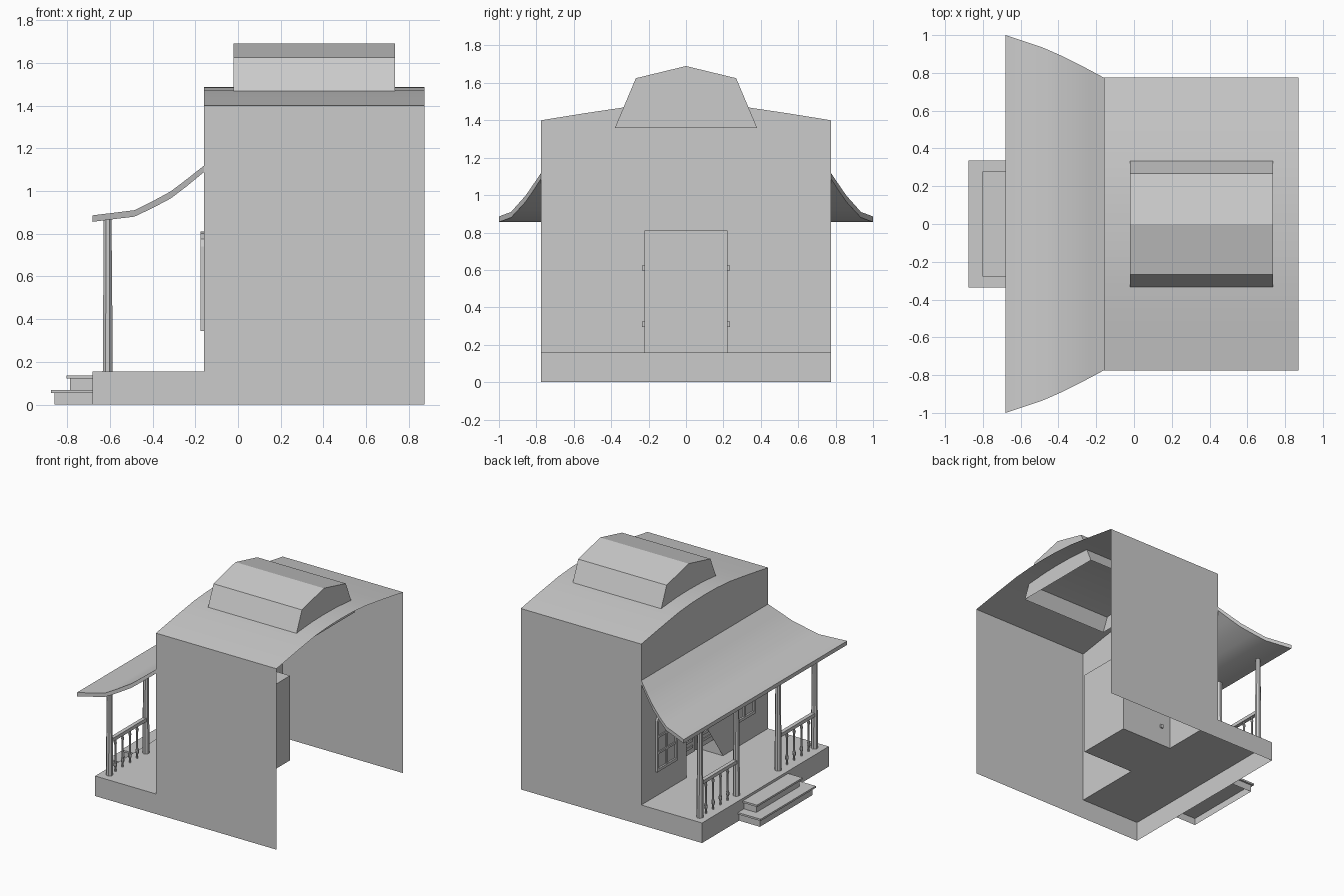
import bpy, bmesh, math
from mathutils import Vector

if "Cube" in bpy.data.objects:
    bpy.data.objects.remove(bpy.data.objects["Cube"])


def finish(name, bm, smooth=None):
    bmesh.ops.recalc_face_normals(bm, faces=bm.faces)
    me = bpy.data.meshes.new(name)
    bm.to_mesh(me)
    bm.free()
    ob = bpy.data.objects.new(name, me)
    bpy.context.collection.objects.link(ob)
    if smooth:
        bpy.ops.object.select_all(action='DESELECT')
        ob.select_set(True)
        bpy.context.view_layer.objects.active = ob
        bpy.ops.object.shade_smooth_by_angle(angle=math.radians(smooth))
    return ob


def loft(name, a, b, closed=False, caps=False, smooth=None):
    """Join two matching 3D outlines with quads."""
    bm = bmesh.new()
    va, vb = [bm.verts.new(p) for p in a], [bm.verts.new(p) for p in b]
    n = len(a)
    for i in range(n if closed else n - 1):
        j = (i + 1) % n
        bm.faces.new((va[i], va[j], vb[j], vb[i]))
    if caps:
        bm.faces.new(va)
        bm.faces.new(vb)
    return finish(name, bm, smooth)


def prism_x(name, yz, x0, x1, **kw):
    return loft(name, [(x0, y, z) for y, z in yz], [(x1, y, z) for y, z in yz], **kw)


def box(name, x0, x1, y0, y1, z0, z1, drop=None):
    """Box; drop = outward directions of faces to leave open."""
    bm = bmesh.new()
    bmesh.ops.create_cube(bm, size=1)
    for v in bm.verts:
        v.co = Vector(((x0 + x1) / 2 + v.co.x * (x1 - x0),
                       (y0 + y1) / 2 + v.co.y * (y1 - y0),
                       (z0 + z1) / 2 + v.co.z * (z1 - z0)))
    bm.normal_update()
    gone = [f for f in bm.faces for d in (drop or []) if f.normal.dot(Vector(d)) > 0.9]
    bmesh.ops.delete(bm, geom=gone, context='FACES')
    return finish(name, bm)


def turned(name, x, y, profile, sides):
    """Lathe a (radius, z) profile about a vertical axis."""
    bm = bmesh.new()
    rings = []
    for r, z in profile:
        rings.append([bm.verts.new((x + r * math.cos(2 * math.pi * (k + .5) / sides),
                                    y + r * math.sin(2 * math.pi * (k + .5) / sides), z))
                      for k in range(sides)])
    for lo, hi in zip(rings, rings[1:]):
        for k in range(sides):
            m = (k + 1) % sides
            bm.faces.new((lo[k], lo[m], hi[m], hi[k]))
    return finish(name, bm, 40)


XF, XB, W, DECK, PX = -0.16, 0.872, 0.775, 0.155, -0.68

# Side walls and shallow curved roof: an open-backed sheet
half = [(W, 0), (W, 1.40), (0.54, 1.438), (0.31, 1.472), (0.15, 1.484)]
shell = half + [(0, 1.487)] + [(-y, z) for y, z in reversed(half)]
prism_x("house_shell", shell, XF, XB, smooth=20)

# Facade with a doorway cut out of it
bm = bmesh.new()
outline = [(W, DECK)] + shell[1:-1] + [(-W, DECK), (-.223, DECK), (-.223, .81), (.223, .81), (.223, DECK)]
bm.faces.new([bm.verts.new((XF, y, z)) for y, z in outline])
bmesh.ops.triangulate(bm, faces=bm.faces)
finish("facade", bm)

# Raised skylight housing, open underneath
prism_x("roof_lantern", [(.38, 1.36), (.268, 1.625), (0, 1.69), (-.268, 1.625), (-.38, 1.36)],
        -.022, .735, caps=False)
for nm, x in (("front", -.022), ("back", .735)):
    bm = bmesh.new()
    bm.faces.new([bm.verts.new((x, y, z)) for y, z in
                  [(.38, 1.36), (.268, 1.625), (0, 1.69), (-.268, 1.625), (-.38, 1.36)]])
    finish("roof_lantern_%s_end" % nm, bm)

# Entry recess behind the doorway
box("entry_recess", XF, .29, -.223, .223, DECK, .81, drop=[(-1, 0, 0)])

# Porch deck and steps
box("porch_deck", PX, XF, -W, W, 0, DECK, drop=[(0, 0, -1), (1, 0, 0)])
for nm, x, w, z in (("lower", -.875, .337, 0), ("upper", -.803, .278, .067)):
    box(nm + "_step_riser", x + .017, PX, -w + .015, w - .015, z, z + .055, drop=[(0, 0, -1), (1, 0, 0)])
    box(nm + "_step_tread", x, PX, -w, w, z + .055, z + .069)

# Flared porch roof slab: x, half width, top z, bottom z
prof = [(XF, .775, 1.118, 1.088), (-.24, .818, 1.055, 1.022), (-.315, .857, .998, .965),
        (-.40, .898, .952, .920), (-.485, .935, .910, .880), (PX, 1.0, .886, .856)]


def eave(s):
    return [(x, s * w, t) for x, w, t, b in prof] + [(x, s * w, b) for x, w, t, b in reversed(prof)]


loft("porch_roof", eave(1), eave(-1), closed=True, caps=True, smooth=30)

# Posts, handrails and balusters
PXC = -.61
for s, side in ((1, "left"), (-1, "right")):
    for nm, y in (("outer", .70), ("inner", .255)):
        turned("%s_%s_post" % (side, nm), PXC, s * y,
               [(.025, DECK), (.024, .40), (.021, .62), (.020, .875)], 8)
    a, b = sorted((s * .255, s * .70))
    box(side + "_handrail", PXC - .015, PXC + .015, a, b, .405, .432)
    for i in range(4):
        turned("%s_baluster_%d" % (side, i + 1), PXC, s * (.362 + i * .089),
               [(.007, DECK), (.007, .185), (.013, .20), (.013, .215), (.007, .235),
                (.007, .36), (.012, .375), (.007, .39), (.007, .41)], 8)

    # Swing door leaf with a curved top, slats and hinges
    pts = [(.215, .26), (.215, .65), (.16, .635), (.10, .59), (.05, .57), (.006, .565), (.006, .26)]
    prism_x(side + "_door_leaf", [(s * y, z) for y, z in pts], -.083, -.069, closed=True, caps=True)
    for i in range(5):
        a, b = sorted((s * .04, s * .185))
        box("%s_door_slat_%d" % (side, i + 1), -.09, -.062, a, b, .30 + i * .05, .32 + i * .05)
    for i, z in enumerate((.31, .61)):
        a, b = sorted((s * .205, s * .234))
        box("%s_hinge_%d" % (side, i + 1), -.087, -.065, a, b, z - .014, z + .014)

    # Arched window: frame, pane and glazing bars
    yc = s * .475

    def arch(hw, z0, z1, rise):
        top = [(yc + hw * math.cos(math.pi * k / 6), z1 + rise * math.sin(math.pi * k / 6)) for k in range(7)]
        return top + [(yc - hw, z0), (yc + hw, z0)]

    out, inn = arch(.125, .345, .74, .07), arch(.104, .367, .735, .053)
    bm = bmesh.new()
    rings = [[bm.verts.new((x, y, z)) for y, z in loop] for x, loop in
             ((XF, out), (XF - .016, out), (XF - .016, inn), (XF, inn))]
    for r, q in zip(rings, rings[1:]):
        for k in range(len(r)):
            m = (k + 1) % len(r)
            bm.faces.new((r[k], r[m], q[m], q[k]))
    finish(side + "_window_frame", bm)
    prism_x(side + "_window_pane", inn, XF, XF - .003, closed=True, caps=True)
    box(side + "_window_upright_bar", XF - .013, XF, yc - .008, yc + .008, .36, .785)
    for i, z in enumerate((.485, .61, .735)):
        box("%s_window_cross_bar_%d" % (side, i + 1), XF - .012, XF, yc - .11, yc + .11, z - .008, z + .008)
